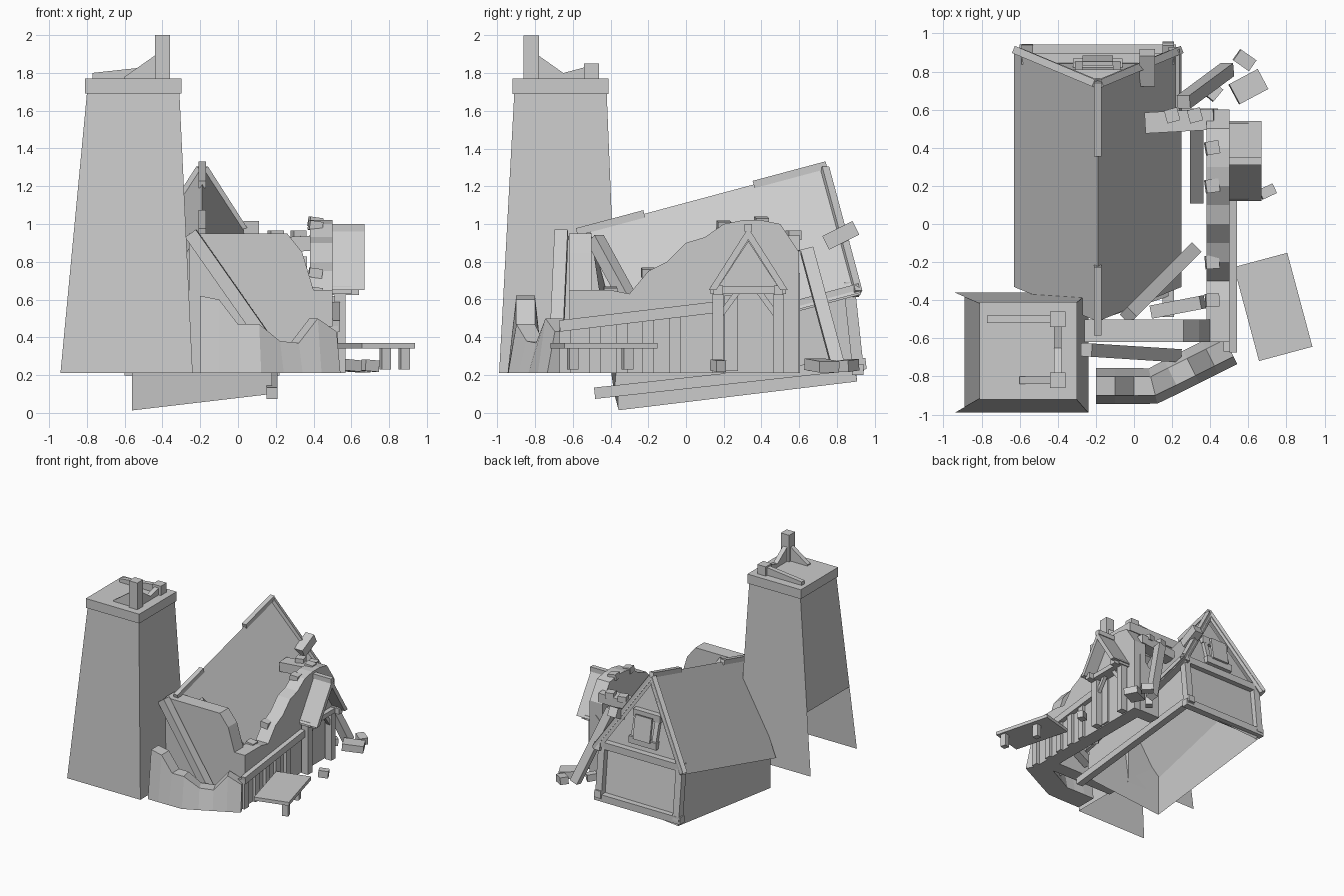
import bpy
import bmesh
import math
from mathutils import Matrix, Vector

if "Cube" in bpy.data.objects:
    bpy.data.objects.remove(bpy.data.objects["Cube"], do_unlink=True)

shade = (.6, .6, .6, 1)
grey = bpy.data.materials.new("plain_grey")
grey.use_nodes = True
grey.diffuse_color = shade
grey.node_tree.nodes["Principled BSDF"].inputs["Base Color"].default_value = shade

ground = .21
timber = .06


def loft(name, rings, caps=True, closed=True):
    """Join equal rings into one flat-faced shape; open rings skip their last side."""
    bm = bmesh.new()
    loops = [[bm.verts.new(point) for point in ring] for ring in rings]
    for lower, upper in zip(loops, loops[1:]):
        for i in range(0 if closed else 1, len(lower)):
            bm.faces.new((lower[i - 1], lower[i], upper[i], upper[i - 1]))
    if caps:
        bm.faces.new(loops[0])
        bm.faces.new(loops[-1])
    bmesh.ops.recalc_face_normals(bm, faces=bm.faces)
    mesh = bpy.data.meshes.new(name)
    bm.to_mesh(mesh)
    bm.free()
    mesh.materials.append(grey)
    bpy.context.collection.objects.link(bpy.data.objects.new(name, mesh))


def rectangle(centre, width, depth):
    x, y, z = centre
    w, d = width / 2, depth / 2
    return [Vector(p) for p in ((x - w, y - d, z), (x + w, y - d, z), (x + w, y + d, z), (x - w, y + d, z))]


def box(name, centre, size, turn=0, tip=0):
    """Box turned about z and tipped about y, in degrees."""
    place = (Matrix.Translation(centre) @ Matrix.Rotation(math.radians(turn), 4, "Z")
             @ Matrix.Rotation(math.radians(tip), 4, "Y"))
    width, depth, height = size
    loft(name, [[place @ p for p in rectangle((0, 0, z), width, depth)] for z in (-height / 2, height / 2)])


def beam(name, start, end, width=timber, height=timber):
    """Squared timber between two points."""
    start, end = Vector(start), Vector(end)
    along = (end - start).normalized()
    up = Vector((0, 0, 1)) if abs(along.z) < .9 else Vector((0, 1, 0))
    side = along.cross(up).normalized()
    top = side.cross(along) * height / 2
    side = side * width / 2
    loft(name, [[p + side + top, p - side + top, p - side - top, p + side - top] for p in (start, end)])


def wall(name, stations, thick, base=ground, flare=1):
    """Broken wall along stations of x, y and top height."""
    rings = []
    for i, (x, y, top) in enumerate(stations):
        before, after = stations[max(i - 1, 0)], stations[min(i + 1, len(stations) - 1)]
        across = Vector((after[1] - before[1], before[0] - after[0], 0)).normalized() * thick / 2
        foot, head = Vector((x, y, base)), Vector((x, y, top))
        rings.append([foot + across * flare, head + across, head - across, foot - across * flare])
    loft(name, rings)


def chevron(half, rise, thick):
    """Section of a gabled roof shell."""
    inner = half - thick
    peak = rise * inner / half
    return [(-half, 0), (0, rise), (half, 0), (inner, 0), (0, peak), (-inner, 0)]


def sunk(x, y, z):
    """Point of the pitched house, measured from its front eave line."""
    return Matrix.Rotation(math.radians(15), 3, "X") @ Vector((x, y, z)) + Vector((-.19, -.33, .3))


# Tower: tapered shaft with one side open near the ground, cap and broken parapet
cap_top = 1.77
shaft_foot = rectangle((-.59, -.675, ground), .7, .63)
shaft_head = rectangle((-.555, -.665, 1.69), .49, .49)
shaft_break = [low.lerp(high, .36) for low, high in zip(shaft_foot, shaft_head)]
loft("tower_base", [shaft_foot, shaft_break], caps=False, closed=False)
loft("tower_shaft", [shaft_break, shaft_head], caps=False)
box("tower_cap", (-.555, -.665, cap_top - .04), (.51, .51, .08))
post_x, front_y, back_y = -.4, -.82, -.5
for y, height in ((front_y, .23), (back_y, .08)):
    box("tower_post", (post_x, y, cap_top + height / 2), (.08, .08, height))
wall("parapet_back", [(-.77, back_y, cap_top + .03), (post_x, back_y, cap_top + .07)], .04, cap_top)
wall("parapet_front", [(-.6, front_y, cap_top + .01), (post_x, front_y, cap_top + .15)], .04, cap_top)
wall("parapet_side", [(post_x, front_y, cap_top + .15), (post_x, -.65, cap_top + .03),
                      (post_x, back_y, cap_top + .07)], .04, cap_top)

# Sunken house: gabled walls open underneath, under a roof shell
half, eave, peak = .37, .1, .68
loft("house_walls", [[sunk(-half, y, base), sunk(-half, y + lean, eave), sunk(0, y + lean, peak),
                      sunk(half, y + lean, eave), sunk(half, y, base + rise)]
                     for y, lean, base, rise in ((-.1, .1, -.27, .09), (1.16, .08, -.45, .06))], closed=False)
length, ridge = 1.3, .7
loft("house_roof", [[sunk(x, y, z) for x, z in chevron(.44, ridge, .03)] for y in (0, length)])
for start, end in ((-.07, .3), (.9, length)):
    beam("ridge_cap", sunk(0, start, ridge), sunk(0, end, ridge), .04, .04)

# Rear gable timbers
rear, rear_foot = 1.25, 1.18
for side in (-1, 1):
    beam("bargeboard", sunk(side * .42, rear + .03, 0), sunk(0, rear + .03, peak), .04)
    beam("rear_post", sunk(side * half, rear_foot, -.4), sunk(side * half, rear, .05))
    beam("window_jamb", sunk(side * .1, rear, .14), sunk(side * .1, rear, .38), .04, .04)
for name, reach, y, z in (("rear_sill", .41, rear_foot, -.39), ("gable_tie", .4, rear, .04),
                          ("window_rail", .13, rear, .15), ("window_rail", .13, rear, .37)):
    beam(name, sunk(-reach, y, z), sunk(reach, y, z))
beam("window_shutter", sunk(0, rear + .04, .16), sunk(0, rear + .06, .36), .16, .02)
beam("side_sill", sunk(half, -.2, -.15), sunk(half, rear_foot + .05, -.37))
beam("side_eave_plate", sunk(.4, .9, .02), sunk(.4, length, .02))
beam("roof_plank", (.07, .74, .9), (.07, .9, .98), .08, .08)

# Ruined stone walls
wall("front_wall", [(x, -.56, top) for x, top in ((-.26, .95), (.26, .95), (.34, .85), (.4, .65), (.5, .65))], .12)
side_tops = [.65, .65, .65, .63, .75, .8, .9, .93, 1, 1.02, 1.02, 1, .85]
side_wall = [(.44, (i - 6) / 10, top) for i, top in enumerate(side_tops)]
wall("side_wall", side_wall, .12)
wall("rear_wall", [(x, .55, .3 + x) for x in (.24, .44)], .11)
beam("rear_wall_plate", (.06, .53, .88), (.42, .55, .9), .11, .08)
low_tops = [.62, .6, .47, .47, .38, .37, .5, .43]
low_wall = []
for i, top in enumerate(low_tops):
    x = (i - 2) / 10
    low_wall.append((x, -.85 + max(0, x - .1) / 2, top))
wall("low_front_wall", low_wall, .1, flare=1.9)

# Loose stones along the wall tops
for i in (2, 4, 8, 10):
    x, y, top = side_wall[i]
    box("loose_stone", (x - .03, y, top - .01), (.07, .07, .05), turn=i, tip=8)
for x in (.2, .32):
    box("loose_stone", (x, .57, .94), (.07, .07, .05), turn=15)


# Timber frame on the side wall
def rail_height(y):
    return .54 + y * .12


beam("side_rail", (.52, -.67, rail_height(-.67)), (.52, .15, rail_height(.15)), .04)
for i in range(4):
    y = -.48 + i * .14
    beam("side_stud", (.51, y, ground), (.51, y, rail_height(y)), .03)
beam("corner_post", (.5, -.64, ground), (.5, -.64, .46))

# Fallen beams
for name, start, end in (
        ("front_fallen_beam", (-.25, -.66, .95), (.22, -.69, .28)),
        ("rear_fallen_beam", (.26, .64, .86), (.49, .81, .23)),
        ("inner_beam_long", (-.03, -.48, .92), (.31, -.14, .3)),
        ("inner_beam_short", (.1, -.46, .3), (.36, -.41, .4)),
        ("inner_beam_rear", (.33, .13, .45), (.33, .55, .8))):
    beam(name, start, end, .07, .07)

# Porch: gabled hood carried on posts
porch_y, porch_eave = .33, .65
loft("porch_roof", [[(x, porch_y + y, porch_eave + z) for y, z in chevron(.21, .33, .04)] for x in (.48, .67)])
loft("porch_gable", [[(x, porch_y + y, porch_eave + z) for y, z in ((-.17, 0), (0, .26), (.17, 0))] for x in (.49, .56)])
beam("porch_ridge", (.48, porch_y, .98), (.67, porch_y, .98), .04, .04)
beam("porch_tie", (.55, porch_y - .2, porch_eave), (.55, porch_y + .2, porch_eave), .1, .04)
for side in (-1, 1):
    y = porch_y + side * .16
    beam("porch_post", (.54, y, ground), (.54, y, porch_eave))
    beam("porch_bracket", (.5, y, porch_eave), (.64, y, porch_eave), .05, .05)
    beam("porch_brace", (.54, y, .5), (.54, porch_y + side * .05, porch_eave), .03, .03)
box("porch_door", (.5, .24, .42), (.03, .07, .4))

# Bench, turned a little, with legs on its outer side
swing = 15
box("bench_top", (.73, -.435, .355), (.29, .51, .03), turn=swing)
for x, y in ((.78, -.31), (.88, -.6)):
    box("bench_leg", (x, y, .285), (.05, .05, .11), turn=swing)

# Rubble on the ground
for x, y, width, turn in ((.6, .72, .17, 28), (.58, .86, .1, -35), (.7, .17, .08, 25), (.42, .69, .08, 50)):
    box("rubble", (x, y, ground + .04), (width, width * .7, .06), turn=turn, tip=5)
